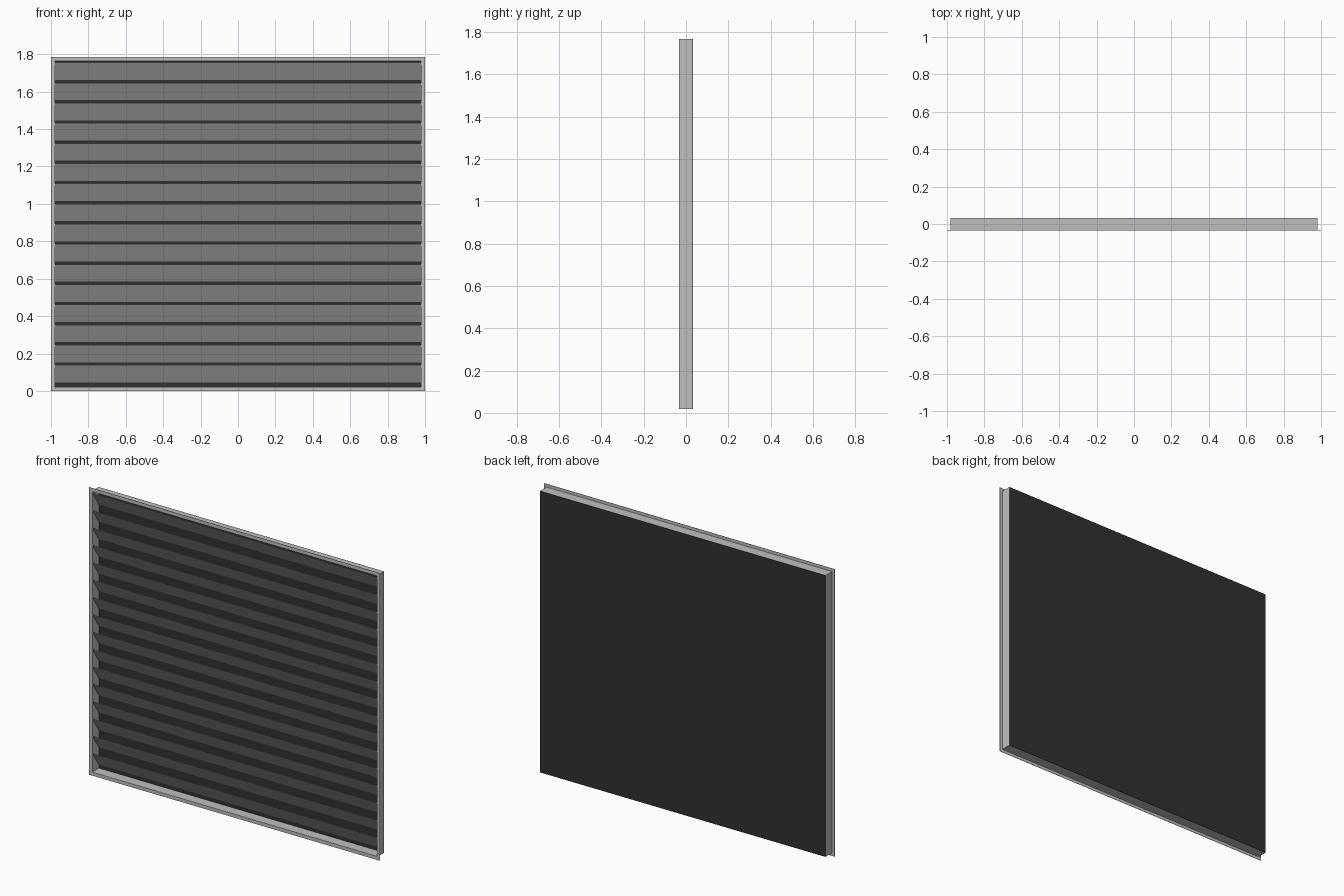
import bpy
import bmesh

cube = bpy.data.objects.get("Cube")
if cube:
    bpy.data.objects.remove(cube, do_unlink=True)


def material(name, value):
    mat = bpy.data.materials.new(name)
    mat.use_nodes = True
    colour = (value, value, value, 1)
    mat.diffuse_color = colour
    mat.node_tree.nodes["Principled BSDF"].inputs["Base Color"].default_value = colour
    return mat


def make_object(name, bm, mat):
    bmesh.ops.recalc_face_normals(bm, faces=bm.faces)
    mesh = bpy.data.meshes.new(name)
    bm.to_mesh(mesh)
    bm.free()
    mesh.materials.append(mat)
    obj = bpy.data.objects.new(name, mesh)
    bpy.context.collection.objects.link(obj)
    return obj


def rectangle(bm, inset, y):
    """Corner loop of the grille outline, moved inwards by inset."""
    x, low, high = 1 - inset, inset, HEIGHT - inset
    corners = ((-x, low), (x, low), (x, high), (-x, high))
    return [bm.verts.new((cx, y, cz)) for cx, cz in corners]


HEIGHT = 1.786
FRONT, BACK = -0.034, 0.033
SLATS = 16
PITCH = 0.1078

aluminium = material("light grey metal", 0.52)
black = material("dark backing", 0.03)

# Frame: an L-shaped section, flange plus sleeve, swept round the opening
bm = bmesh.new()
section = ((0, FRONT), (0.022, FRONT), (0.022, BACK - 0.002),
           (0.019, BACK - 0.002), (0.019, FRONT + 0.002), (0, FRONT + 0.002))
loops = [rectangle(bm, inset, y) for inset, y in section]
for a, b in zip(loops, loops[1:] + loops[:1]):
    for i in range(4):
        j = (i + 1) % 4
        bm.faces.new((a[i], a[j], b[j], b[i]))
make_object("frame", bm, aluminium)

# Backing panel closing the sleeve
bm = bmesh.new()
front, back = rectangle(bm, 0.019, BACK - 0.002), rectangle(bm, 0.019, BACK)
bm.faces.new(front)
bm.faces.new(back)
for i in range(4):
    j = (i + 1) % 4
    bm.faces.new((front[i], front[j], back[j], back[i]))
make_object("backing_panel", bm, black)

# Slanted slats: high at the front edge, low at the back
profile = ((-0.032, 0.093), (-0.032, 0.090), (0.029, 0), (0.029, 0.003))
for n in range(SLATS):
    z = 0.045 + n * PITCH
    bm = bmesh.new()
    ends = [[bm.verts.new((x, y, z + dz)) for y, dz in profile]
            for x in (-0.978, 0.978)]
    for end in ends:
        bm.faces.new(end)
    for i in range(4):
        j = (i + 1) % 4
        bm.faces.new((ends[0][i], ends[0][j], ends[1][j], ends[1][i]))
    make_object(f"slat_{n + 1}", bm, aluminium)
